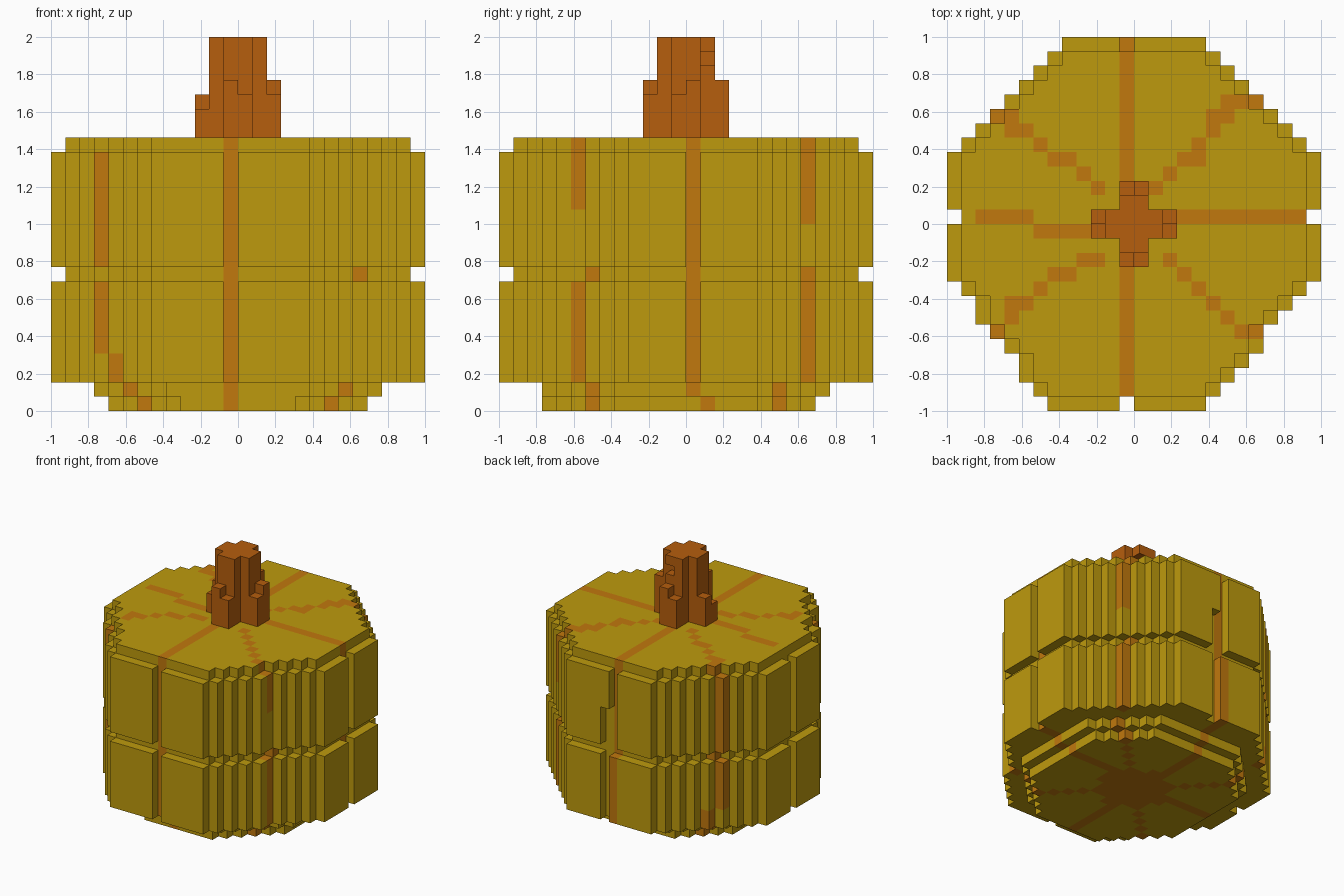
import bpy
import bmesh

U = 2 / 26  # size of one block

cube = bpy.data.objects.get("Cube")
if cube:
    bpy.data.objects.remove(cube)


def material(name, rgb):
    m = bpy.data.materials.new(name)
    m.use_nodes = True
    m.diffuse_color = (*rgb, 1)
    bsdf = next(n for n in m.node_tree.nodes if n.type == 'BSDF_PRINCIPLED')
    bsdf.inputs["Base Color"].default_value = (*rgb, 1)
    bsdf.inputs["Roughness"].default_value = 0.9
    return m


golden = material("golden_skin", (0.515, 0.323, 0.004))
orange = material("orange_rib", (0.533, 0.188, 0.004))
brown = material("brown_stem", (0.468, 0.112, 0.004))


def block_object(name, cells, mats, colour):
    """Skin a set of unit blocks with outward faces only."""
    bm = bmesh.new()
    verts = {}

    def vert(p):
        if p not in verts:
            verts[p] = bm.verts.new([c * U for c in p])
        return verts[p]

    for cell in sorted(cells):
        for axis in range(3):
            b, c = (axis + 1) % 3, (axis + 2) % 3
            for side in (0, 1):
                near = list(cell)
                near[axis] += 2 * side - 1
                if tuple(near) in cells:
                    continue
                ring = []
                for db, dc in ((0, 0), (1, 0), (1, 1), (0, 1)):
                    p = list(cell)
                    p[axis] += side
                    p[b] += db
                    p[c] += dc
                    ring.append(vert(tuple(p)))
                face = bm.faces.new(ring if side else ring[::-1])
                face.material_index = colour(*cell)
    mesh = bpy.data.meshes.new(name)
    bm.to_mesh(mesh)
    bm.free()
    for m in mats:
        mesh.materials.append(m)
    obj = bpy.data.objects.new(name, mesh)
    bpy.context.scene.collection.objects.link(obj)
    return obj


def mirrored(i):
    return i if i >= 0 else -1 - i


# Body outline: an octagon with stepped corners, inset by a number of blocks
def in_shell(i, j, inset):
    a, b = mirrored(i), mirrored(j)
    if max(a, b) > 12 - inset:
        return False
    limit = 16
    if j < 0:
        limit = 15 + (b >= 8) if i >= 0 else 15 + (b >= 6) + (b >= 10)
    return a + b <= limit - inset


def in_base(i, j, k):
    a, b = mirrored(i), mirrored(j)
    reach = 9 if (k == 1 or j < 0) else 8
    return a <= 8 + k and b <= reach and a + b <= 12 + k


# Vertical grooves in the middle of each side
def in_groove(i, j, k):
    if j == 0 and i in (-13, 12):
        return True
    if j == -13:
        return i == -1
    if j == 12:
        return (i == -1 and k >= 9) or (i == 0 and k <= 13)
    return False


def in_body(i, j, k):
    if k < 2:
        return in_base(i, j, k)
    if k in (9, 18):
        return in_shell(i, j, 1)
    return in_shell(i, j, 0) and not in_groove(i, j, k)


# Wandering diagonal ribs on the crown
crown_ribs = {
    (1, 2), (2, 3), (3, 4), (4, 5), (4, 4), (5, 6), (5, 7), (6, 7), (6, 8), (7, 8),
    (-3, 2), (-4, 3), (-5, 4), (-6, 4), (-7, 5), (-8, 6), (-9, 6), (-9, 7),
    (-3, -3), (-4, -3), (-5, -4), (-6, -4), (-7, -5), (-8, -6), (-9, -6), (-9, -7),
    (2, -3), (3, -4), (4, -5), (5, -6), (6, -7), (7, -8)}


def body_colour(i, j, k):
    a, b = mirrored(i), mirrored(j)
    if k == 0:  # star on the underside
        return int(a + b <= 3 or a == b or i == -1 or (j == 1 and i > 0) or (j == 0 and i < 0))
    if i == -1 and abs(j) > 2:
        return 1
    if j == 0 and i > 2:
        return 1
    if k == 18:
        return int((i, j) in crown_ribs or (j == 0 and -11 <= i <= -8)
                   or (j == -1 and -7 <= i <= -3))
    if k == 1:
        return int((i, j) in ((7, -7), (7, 6), (-8, 6), (-8, -7)))
    if k == 9:
        return int((i, j) in ((8, -7), (7, 8), (-9, 7), (-9, -7)))
    # corner ribs down the sides
    if (i, j) == (8, -8):
        return int(k >= 14 or k <= 8)
    if (i, j) == (8, 8):
        return int(k >= 13 or k <= 8)
    if i == -10 and j in (7, -7, -8):
        return int(k >= 4)
    return int(k < 4 and i == -9 and j in (8, -9))


span = range(-13, 13)
body = {(i, j, k) for i in span for j in span for k in range(19) if in_body(i, j, k)}
block_object("body", body, [golden, orange], body_colour)

# Stem: cross-shaped column with short stepped roots around it
stem = set()
for i in range(-2, 2):
    for j in range(-2, 2):
        if i in (-1, 0) or j in (-1, 0):
            stem |= {(i, j, k) for k in range(19, 26)}
roots = {(2, -1): 22, (2, 0): 23, (-3, -1): 21, (-3, 0): 22,
         (-1, -3): 23, (0, -3): 22, (-1, 2): 22, (0, 2): 23}
for (i, j), top in roots.items():
    stem |= {(i, j, k) for k in range(19, top)}
# small hollow under the tip of the back arm
stem -= {(0, 1, 24)}
block_object("stem", stem, [brown], lambda i, j, k: 0)
